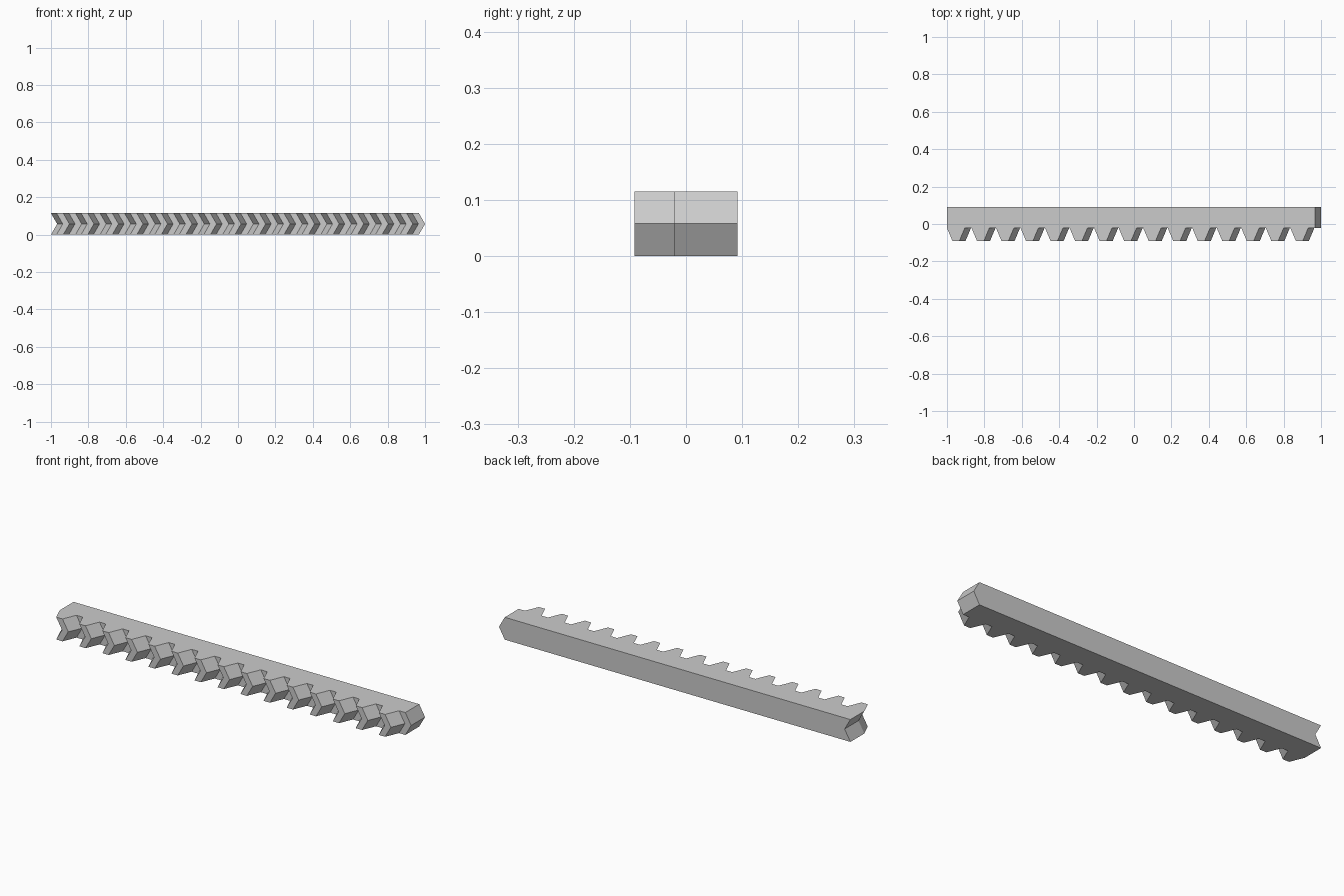
import bpy
import bmesh

# Remove the default cube
cube = bpy.data.objects.get("Cube")
if cube:
    bpy.data.objects.remove(cube, do_unlink=True)

HEIGHT = 0.115          # rack height along z
SHIFT = 0.033           # how far the chevron leads at mid height
LENGTH = 2 - SHIFT
TEETH = 15
PITCH = LENGTH / TEETH
BACK, ROOT, TIP = 0.092, -0.021, -0.092
FLANK = 0.030           # run of each sloping tooth flank
BASE = PITCH / 2 + FLANK

steel = bpy.data.materials.new("light grey steel")
steel.use_nodes = True
colour = (0.6, 0.6, 0.6, 1)
steel.diffuse_color = colour
steel.node_tree.nodes["Principled BSDF"].inputs["Base Color"].default_value = colour


def chevron_loft(name, outline):
    """Sweep an xy outline up through a V: out to mid height, then back."""
    bm = bmesh.new()
    levels = ((0, 0), (HEIGHT / 2, SHIFT), (HEIGHT, 0))
    rings = [[bm.verts.new((x + dx, y, z)) for x, y in outline] for z, dx in levels]
    n = len(outline)
    for low, high in zip(rings, rings[1:]):
        for i in range(n):
            j = (i + 1) % n
            bm.faces.new((low[i], low[j], high[j], high[i]))
    bm.faces.new(rings[0][::-1])
    bm.faces.new(rings[-1])
    bmesh.ops.recalc_face_normals(bm, faces=bm.faces)
    mesh = bpy.data.meshes.new(name)
    bm.to_mesh(mesh)
    bm.free()
    mesh.materials.append(steel)
    obj = bpy.data.objects.new(name, mesh)
    bpy.context.collection.objects.link(obj)
    return obj


# Solid bar behind the teeth
chevron_loft("rack_bar", [(-1, ROOT), (LENGTH - 1, ROOT), (LENGTH - 1, BACK), (-1, BACK)])

# One herringbone tooth, repeated along the bar
teeth = chevron_loft("rack_teeth", [(-1, ROOT), (-1 + FLANK, TIP),
                                    (-1 + BASE - FLANK, TIP), (-1 + BASE, ROOT)])
row = teeth.modifiers.new("tooth_row", 'ARRAY')
row.count = TEETH
row.use_relative_offset = False
row.use_constant_offset = True
row.constant_offset_displace = (PITCH, 0, 0)
